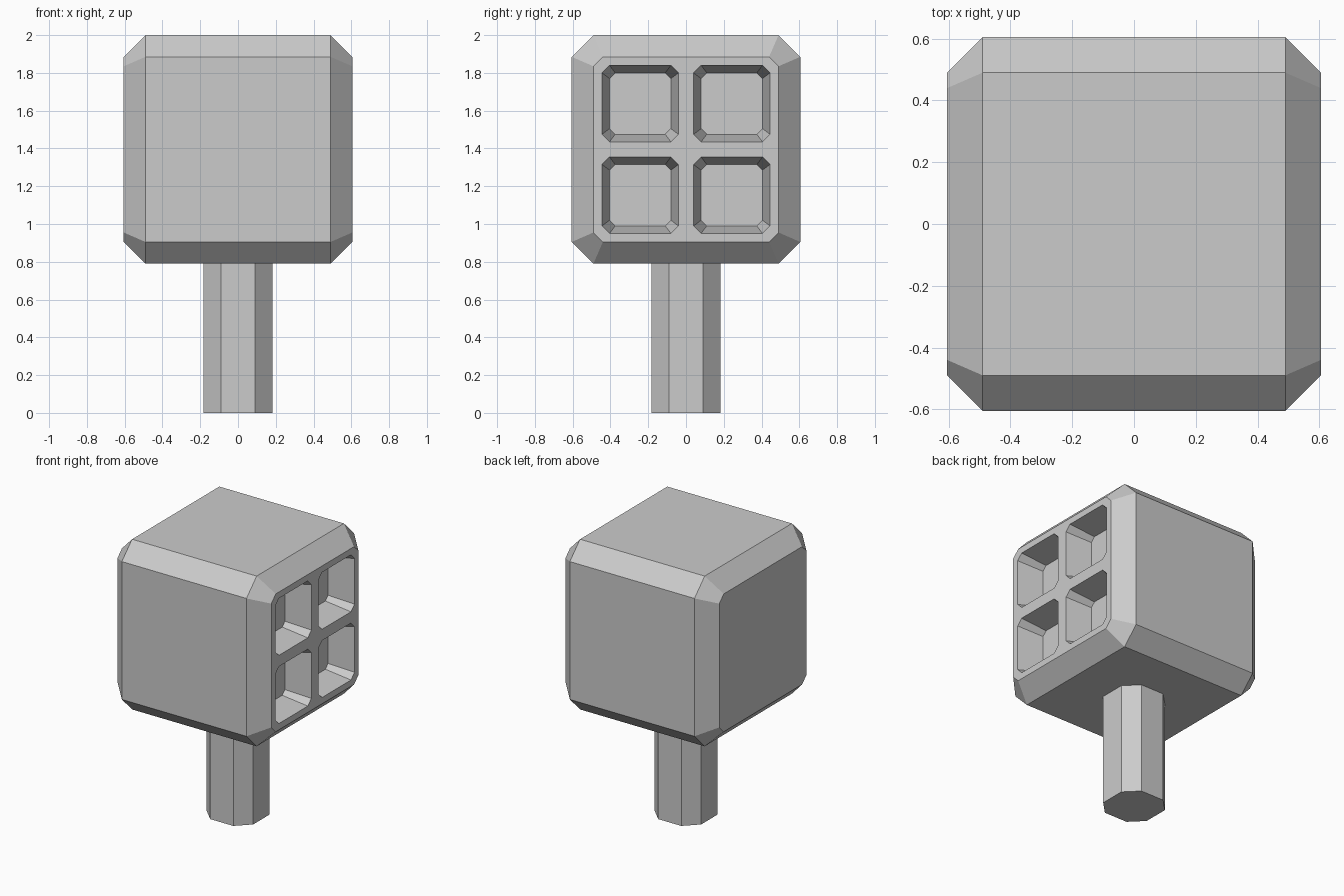
import bpy, bmesh

if "Cube" in bpy.data.objects:
    bpy.data.objects.remove(bpy.data.objects["Cube"])

MID = 1.395      # height of the head centre


def loft(bm, rings, place):
    """Skin cut-corner squares. Each ring is (station, half width, corner cut)."""
    loops = []
    for s, h, c in rings:
        k = h - c
        pts = [(h, -k), (h, k), (k, h), (-k, h), (-h, k), (-h, -k), (-k, -h), (k, -h)]
        loops.append([bm.verts.new(place(s, u, v)) for u, v in pts])
    for a, b in zip(loops, loops[1:]):
        for i in range(8):
            j = (i + 1) % 8
            bm.faces.new((a[i], a[j], b[j], b[i]))
    bm.faces.new(loops[0][::-1])
    bm.faces.new(loops[-1])


def finish(bm, name):
    bmesh.ops.recalc_face_normals(bm, faces=bm.faces[:])
    mesh = bpy.data.meshes.new(name)
    bm.to_mesh(mesh)
    bm.free()
    ob = bpy.data.objects.new(name, mesh)
    bpy.context.collection.objects.link(ob)
    return ob


# Chamfered head block, lofted along x
bm = bmesh.new()
loft(bm, [(-0.605, 0.49, 0.05), (-0.49, 0.605, 0.115),
          (0.49, 0.605, 0.115), (0.605, 0.49, 0.05)],
     lambda s, u, v: (s, u, MID + v))
head = finish(bm, "head")

# Four tapered pockets in the right face
bm = bmesh.new()
for cy in (-0.2425, 0.2425):
    for cz in (-0.2425, 0.2425):
        loft(bm, [(0.425, 0.1625, 0.03), (0.625, 0.2069, 0.041)],
             lambda s, u, v: (s, cy + u, MID + cz + v))
cutter = finish(bm, "pocket_cutter")
cutter.hide_render = True
cutter.hide_set(True)
cut = head.modifiers.new("pockets", 'BOOLEAN')
cut.operation = 'DIFFERENCE'
cut.solver = 'EXACT'
cut.object = cutter

# Eight-sided handle
bm = bmesh.new()
loft(bm, [(0.0, 0.183, 0.092), (0.8, 0.183, 0.092)],
     lambda s, u, v: (u, v, s))
finish(bm, "handle")
